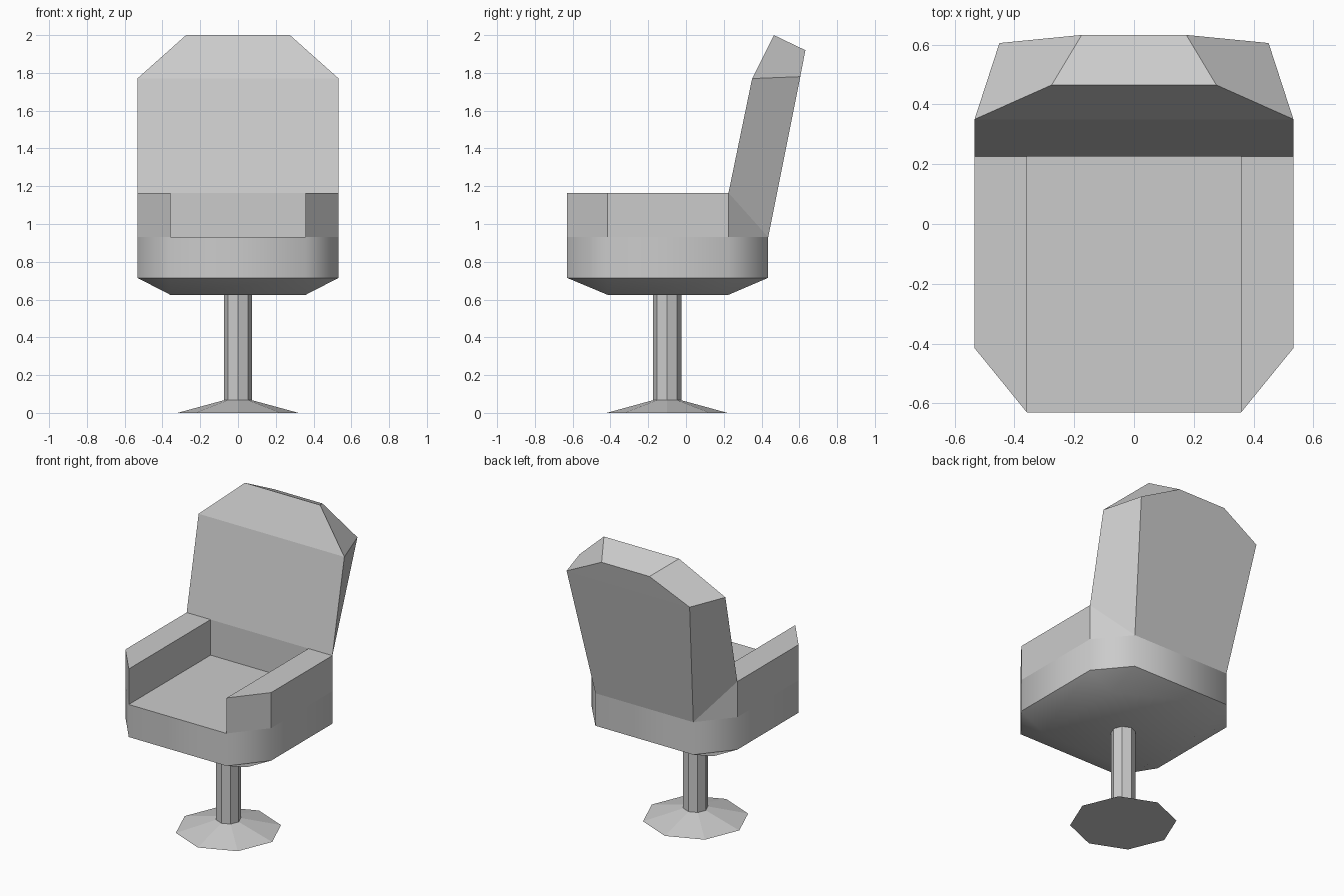
import bpy, bmesh, math

if "Cube" in bpy.data.objects:
    bpy.data.objects.remove(bpy.data.objects["Cube"])


def loft(name, rings, smooth=None):
    """Skin a stack of equal-length point rings and cap both ends."""
    bm = bmesh.new()
    rows = [[bm.verts.new(p) for p in ring] for ring in rings]
    n = len(rows[0])
    for a, b in zip(rows, rows[1:]):
        for i in range(n):
            j = (i + 1) % n
            bm.faces.new((a[i], a[j], b[j], b[i]))
    bm.faces.new(rows[0][::-1])
    bm.faces.new(rows[-1])
    bmesh.ops.remove_doubles(bm, verts=bm.verts, dist=0.0005)
    bmesh.ops.recalc_face_normals(bm, faces=bm.faces)
    me = bpy.data.meshes.new(name)
    bm.to_mesh(me)
    bm.free()
    ob = bpy.data.objects.new(name, me)
    bpy.context.collection.objects.link(ob)
    if smooth:
        bpy.context.view_layer.objects.active = ob
        ob.select_set(True)
        bpy.ops.object.shade_smooth_by_angle(angle=math.radians(smooth))
        ob.select_set(False)
    return ob


def circle(r, z, n=8):
    return [(r * math.cos(math.tau * i / n), -0.1 + r * math.sin(math.tau * i / n), z)
            for i in range(n)]


def at(outline, z):
    return [(x, y, z) for x, y in outline]


# Shared plan dimensions
W, IN = 0.533, 0.358                                  # outer and inner half width
Y0, Y1, Y2, Y3 = -0.63, -0.415, 0.225, 0.435          # front to back
SEAT_Z, ARM_Z = 0.93, 1.165

# Pedestal: flared foot and octagonal pole
loft("foot", [circle(0.32, 0), circle(0.075, 0.067)])
loft("pole", [circle(0.075, 0.06), circle(0.075, 0.64)])

# Seat: chamfered block with a tapered underside
octagon = [(-IN, Y0), (IN, Y0), (W, Y1), (W, Y2), (IN, Y3), (-IN, Y3), (-W, Y2), (-W, Y1)]
base = [(-IN, Y1), (IN, Y1), (IN, Y1), (IN, Y2), (IN, Y2), (-IN, Y2), (-IN, Y2), (-IN, Y1)]
loft("seat", [at(base, 0.625), at(octagon, 0.715), at(octagon, SEAT_Z)], smooth=55)

# Armrests, mirrored across x
arm = [(IN, Y0), (W, Y1), (W, Y2), (IN, Y2)]
arms = loft("armrests", [at(arm, SEAT_Z), at(arm, ARM_Z)])
arms.modifiers.new("mirror", 'MIRROR')

# Backrest: each level is a front edge and a rear edge as (half width, y, z)
levels = [((W, Y2, SEAT_Z), (IN, Y3, SEAT_Z)),
          ((W, Y2, ARM_Z), (IN, Y3, SEAT_Z)),
          ((W, 0.35, 1.77), (0.45, 0.605, 1.78)),
          ((0.275, 0.465, 2.0), (0.175, 0.632, 1.92))]
rings = [[(-f[0], f[1], f[2]), f, r, (-r[0], r[1], r[2])] for f, r in levels]
# The rear edge is shared by the first two levels, so they merge there
bm_name = "backrest"
bottom = rings[0]


def build_back():
    bm = bmesh.new()
    made = {}

    def v(p):
        return made.setdefault(p, None) or made.update({p: bm.verts.new(p)}) or made[p]

    def face(points):
        unique = list(dict.fromkeys(points))
        if len(unique) > 2:
            bm.faces.new([v(p) for p in unique])

    for a, b in zip(rings, rings[1:]):
        for i in range(4):
            j = (i + 1) % 4
            face([a[i], a[j], b[j], b[i]])
    face(bottom[::-1])
    face(rings[-1])
    bmesh.ops.recalc_face_normals(bm, faces=bm.faces)
    me = bpy.data.meshes.new(bm_name)
    bm.to_mesh(me)
    bm.free()
    bpy.context.collection.objects.link(bpy.data.objects.new(bm_name, me))


build_back()
